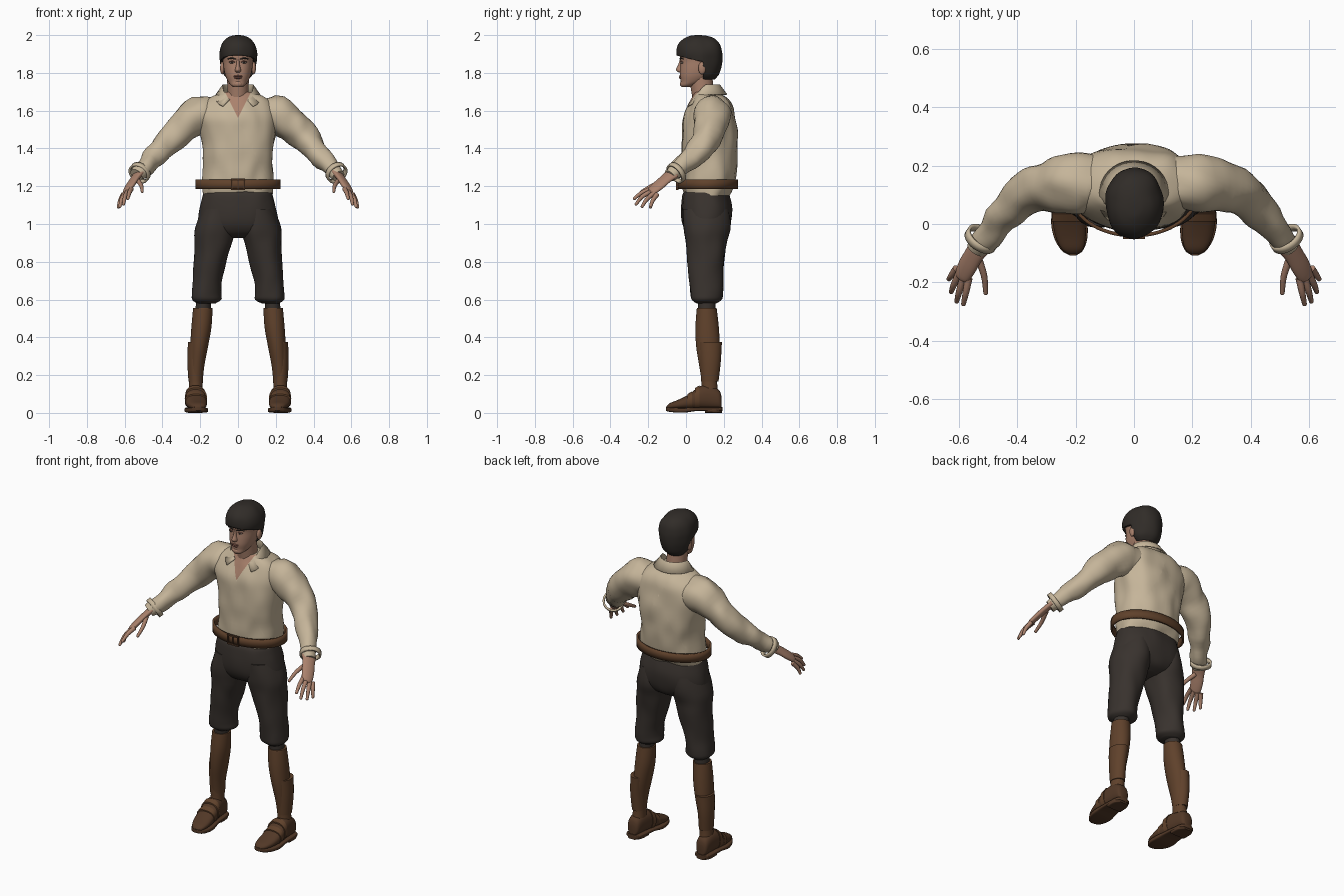
import bpy, bmesh, math
from mathutils import Vector, noise

cube = bpy.data.objects.get("Cube")
if cube:
    bpy.data.objects.remove(cube)


def material(name, *rgb):
    m = bpy.data.materials.new(name)
    m.use_nodes = True
    m.diffuse_color = (*rgb, 1)
    node = m.node_tree.nodes["Principled BSDF"]
    node.inputs["Base Color"].default_value = (*rgb, 1)
    node.inputs["Roughness"].default_value = .8
    return m


SHIRT = material("cream cloth", .56, .46, .32)
SKIN = material("skin", .4, .22, .15)
LIPS = material("lip skin", .26, .11, .08)
HAIR = material("dark hair", .03, .025, .021)
TROUSERS = material("charcoal cloth", .04, .032, .027)
LEATHER = material("brown leather", .115, .053, .024)
SHOE = material("dark brown leather", .085, .04, .02)
EYE = material("eye white", .4, .34, .29)


def finish(bm, name, mat, angle=50):
    mesh = bpy.data.meshes.new(name)
    bm.to_mesh(mesh)
    bm.free()
    mesh.materials.append(mat)
    obj = bpy.data.objects.new(name, mesh)
    bpy.context.collection.objects.link(obj)
    bpy.ops.object.select_all(action='DESELECT')
    obj.select_set(True)
    bpy.context.view_layer.objects.active = obj
    bpy.ops.object.shade_smooth_by_angle(angle=math.radians(angle))
    return obj


def resample(rows, k):
    """Catmull-Rom subdivision of rows of numbers."""
    out = []
    for i in range(len(rows) - 1):
        a, b, c, d = (rows[max(0, min(len(rows) - 1, i + j))] for j in (-1, 0, 1, 2))
        for t in (s / k for s in range(k)):
            out.append([q + t * (r - p) / 2 + t * t * (p - 2.5 * q + 2 * r - s / 2)
                        + t ** 3 * (1.5 * (q - r) + (s - p) / 2)
                        for p, q, r, s in zip(a, b, c, d)])
    return out + [list(rows[-1])]


def loft(name, rings, mat, n=32, power=2, amp=0, caps=True):
    """Skin rings of (centre, half axis u, half axis v); amp adds cloth folds."""
    bm = bmesh.new()
    loops = []
    for c, u, v in rings:
        loop = []
        for i in range(n):
            a = math.tau * i / n
            x, y = (math.copysign(abs(f) ** (2 / power), f) for f in (math.cos(a), math.sin(a)))
            d = u * x + v * y
            p = c + d
            if amp:
                p += d.normalized() * amp * noise.noise(Vector((p.x * 14, p.y * 14, p.z * 8)))
            loop.append(bm.verts.new(p))
        loops.append(loop)
    for a, b in zip(loops, loops[1:]):
        for i in range(n):
            j = (i + 1) % n
            bm.faces.new((a[i], a[j], b[j], b[i]))
    if caps:
        bm.faces.new(loops[0])
        bm.faces.new(loops[-1])
    bmesh.ops.recalc_face_normals(bm, faces=bm.faces)
    return finish(bm, name, mat)


def upright(name, rows, mat, side=1, k=4, **opts):
    """Rows of height, centre x, half width, front y, back y."""
    rings = [(Vector((cx * side, (f + b) / 2, z)), Vector((w, 0, 0)), Vector((0, (b - f) / 2, 0)))
             for z, cx, w, f, b in resample(rows, k)]
    return loft(name, rings, mat, **opts)


def lengthwise(name, rows, mat, side=1, k=4, **opts):
    """Rows of y, centre x, half width, bottom z, top z."""
    rings = [(Vector((cx * side, y, (lo + hi) / 2)), Vector((w, 0, 0)), Vector((0, 0, (hi - lo) / 2)))
             for y, cx, w, lo, hi in resample(rows, k)]
    return loft(name, rings, mat, **opts)


def tube(name, rows, mat, side=1, k=4, wide=None, **opts):
    """Rows of x, y, z, radius, along a path; 'wide' is (direction, stretch)."""
    pts = [(Vector((x * side, y, z)), r) for x, y, z, r in resample(rows, k)]
    rings = []
    for i, (c, r) in enumerate(pts):
        t = (pts[min(i + 1, len(pts) - 1)][0] - pts[max(i - 1, 0)][0]).normalized()
        ref = Vector(wide[0] if wide else (0, 0, 1))
        ref.x *= side
        u = (ref - t * ref.dot(t)).normalized()
        rings.append((c, u * r * (wide[1] if wide else 1), t.cross(u) * r))
    return loft(name, rings, mat, **opts)


def ball(name, loc, size, mat):
    bm = bmesh.new()
    bmesh.ops.create_uvsphere(bm, u_segments=20, v_segments=12, radius=1)
    bmesh.ops.scale(bm, vec=size, verts=bm.verts)
    bmesh.ops.translate(bm, vec=loc, verts=bm.verts)
    return finish(bm, name, mat)


def box(name, loc, size, mat):
    bm = bmesh.new()
    bmesh.ops.create_cube(bm, size=1)
    bmesh.ops.scale(bm, vec=size, verts=bm.verts)
    bmesh.ops.translate(bm, vec=loc, verts=bm.verts)
    return finish(bm, name, mat, 30)


def thicken(obj, thickness, offset):
    mod = obj.modifiers.new("thickness", 'SOLIDIFY')
    mod.thickness, mod.offset = thickness, offset


def cut(bm, point, normal):
    bmesh.ops.bisect_plane(bm, geom=bm.verts[:] + bm.edges[:] + bm.faces[:],
                           plane_co=point, plane_no=normal)


# Shirt body, with the open neck cut in as skin
shirt = upright("shirt_body", [
    (1.15, 0, .185, 0, .225), (1.2, 0, .187, -.015, .25), (1.3, 0, .182, -.022, .265),
    (1.4, 0, .187, -.028, .273), (1.5, 0, .205, -.02, .272), (1.57, 0, .215, -.008, .262),
    (1.63, 0, .195, .015, .245), (1.67, 0, .145, .035, .215), (1.7, 0, .07, .045, .16)],
    SHIRT, n=64, power=2.3, amp=.012)
shirt.data.materials.append(SKIN)
bm = bmesh.new()
bm.from_mesh(shirt.data)
for s in (1, -1):
    cut(bm, (0, 0, 1.56), (s, 0, -.5))
for face in bm.faces:
    c = face.calc_center_median()
    if c.y < .09 and abs(c.x) < (c.z - 1.56) * .5:
        face.material_index = 1
bm.to_mesh(shirt.data)
bm.free()

# Folded collar, open at the front
bm = bmesh.new()
strips = []
for i in range(25):
    a = math.radians(-146 + 292 * i / 24)
    sn, cs = math.sin(a), math.cos(a)
    drop = max(0, -cs)
    strips.append([bm.verts.new(p) for p in (
        (.072 * sn, .1 + .07 * cs, 1.67 - .03 * drop),
        (.082 * sn, .1 + .08 * cs, 1.735 - .095 * drop),
        ((.115 + .035 * drop) * sn, .11 + (.105 + .02 * drop) * cs, 1.685 - .075 * drop))])
for a, b in zip(strips, strips[1:]):
    for j in (0, 1):
        bm.faces.new((a[j], b[j], b[j + 1], a[j + 1]))
bmesh.ops.recalc_face_normals(bm, faces=bm.faces)
thicken(finish(bm, "collar", SHIRT), .007, 0)

# Neck and head
upright("neck", [(1.6, 0, .062, .045, .17), (1.68, 0, .056, .032, .15), (1.78, 0, .058, .015, .14)], SKIN)
upright("head", [
    (1.724, 0, .022, -.022, .02), (1.735, 0, .038, -.029, .05), (1.755, 0, .053, -.028, .1),
    (1.785, 0, .067, -.032, .14), (1.82, 0, .075, -.031, .16), (1.86, 0, .079, -.028, .17),
    (1.9, 0, .083, -.031, .175), (1.95, 0, .07, -.012, .15), (1.98, 0, .03, .03, .11)],
    SKIN, n=40, power=2.2)
upright("nose", [(1.872, 0, .008, -.032, 0), (1.84, 0, .01, -.043, 0), (1.817, 0, .016, -.053, 0),
                 (1.806, 0, .015, -.044, 0), (1.8, 0, .006, -.03, 0)], SKIN, n=20)
ball("upper_lip", (0, -.029, 1.783), (.024, .008, .005), LIPS)
ball("lower_lip", (0, -.028, 1.774), (.02, .009, .006), LIPS)
ball("chin", (0, -.018, 1.742), (.024, .014, .017), SKIN)
for s, side in ((1, "left"), (-1, "right")):
    ball(side + "_eye", (.032 * s, -.02, 1.855), (.014, .008, .006), EYE)
    ball(side + "_iris", (.031 * s, -.025, 1.855), (.006, .005, .0055), HAIR)
    tube(side + "_upper_eyelid", [(.016, -.026, 1.857, .002), (.031, -.028, 1.862, .003),
                                  (.047, -.019, 1.857, .002)], LIPS, s, n=8)
    tube(side + "_eyebrow", [(.012, -.031, 1.872, .003), (.034, -.029, 1.878, .004),
                             (.055, -.015, 1.873, .002)], HAIR, s, n=8)
    ball(side + "_ear", (.083 * s, .085, 1.825), (.012, .02, .033), SKIN)

# Hair, trimmed to a fringe in front and a nape behind the ears
hair = upright("hair", [
    (1.765, 0, .055, .06, .15), (1.79, 0, .076, .03, .172), (1.83, 0, .09, -.02, .185),
    (1.87, 0, .097, -.045, .192), (1.91, 0, .1, -.052, .194), (1.95, 0, .09, -.043, .184),
    (1.98, 0, .066, -.015, .155), (1.996, 0, .034, .025, .115), (2, 0, .006, .06, .075)],
    HAIR, n=48, amp=.008)
bm = bmesh.new()
bm.from_mesh(hair.data)
cut(bm, (0, -.05, 1.892), (0, .25, 1))
cut(bm, (0, .09, 1.8), (0, 1, 0))
bare = [f for f in bm.faces for c in [f.calc_center_median()]
        if c.y < .09 and c.z + .25 * (c.y + .05) < 1.892]
bmesh.ops.delete(bm, geom=bare, context='FACES')
bm.to_mesh(hair.data)
bm.free()
thicken(hair, .018, -1)

# Trouser seat
upright("trouser_seat", [
    (1.172, 0, .18, -.005, .215), (1.15, 0, .187, -.018, .228), (1.08, 0, .203, -.025, .245),
    (1, 0, .208, -.018, .236), (.95, 0, .16, .01, .21), (.925, 0, .07, .06, .16)],
    TROUSERS, n=48, power=2.2, amp=.006)

# Belt and its buckle
belt = upright("belt", [(1.185, 0, .22, -.04, .27), (1.235, 0, .22, -.04, .27)],
               LEATHER, n=64, k=2, caps=False)
thicken(belt, .012, 0)
for x in (-.033, .033):
    box("buckle_side", (x, -.046, 1.21), (.008, .012, .058), SHOE)
for z in (1.184, 1.236):
    box("buckle_bar", (0, -.046, z), (.074, .012, .008), SHOE)
box("buckle_pin", (0, -.048, 1.21), (.006, .008, .05), SHOE)

for s, side in ((1, "left_"), (-1, "right_")):
    # Sleeve and loose wrist band
    tube(side + "sleeve", [
        (.13, .14, 1.575, .09), (.21, .14, 1.573, .1), (.29, .13, 1.515, .085),
        (.36, .11, 1.45, .074), (.425, .055, 1.375, .062), (.485, -.02, 1.31, .05),
        (.535, -.085, 1.257, .036)], SHIRT, s, amp=.014)
    band = tube(side + "cuff_band", [(.515, -.042, 1.278, .054), (.527, -.06, 1.264, .054)],
                SHIRT, s, k=2, caps=False)
    thicken(band, .011, 0)

    # Hand
    across = (.045, .04, -.025)
    tube(side + "palm", [(.525, -.07, 1.267, .02), (.547, -.105, 1.24, .017), (.57, -.145, 1.205, .017),
                         (.588, -.18, 1.175, .014), (.592, -.19, 1.168, .006)],
         SKIN, s, wide=(across, 2.1), n=24)
    digits = {
        "thumb": ((.535, -.11, 1.235), (.513, -.175, 1.205), (.507, -.235, 1.172)),
        "index_finger": ((.565, -.185, 1.185), (.575, -.235, 1.165), (.583, -.273, 1.135)),
        "middle_finger": ((.583, -.18, 1.175), (.598, -.232, 1.145), (.606, -.264, 1.105)),
        "ring_finger": ((.597, -.168, 1.165), (.616, -.208, 1.13), (.625, -.232, 1.093)),
        "little_finger": ((.607, -.152, 1.158), (.624, -.176, 1.125), (.633, -.188, 1.09))}
    for name, (a, b, c) in digits.items():
        tube(side + name, [(*a, .013), (*b, .011), (*c, .008)], SKIN, s, n=12)
        ball(side + name + "_tip", (c[0] * s, c[1], c[2]), (.008, .008, .008), SKIN)

    # Trouser leg gathered below the knee, and stocking
    upright(side + "trouser_leg", [
        (1.08, .105, .085, -.012, .225), (.98, .115, .11, -.015, .232), (.9, .129, .1, -.002, .214),
        (.8, .148, .089, .01, .202), (.7, .164, .079, .02, .193), (.635, .17, .08, .024, .193),
        (.6, .17, .079, .03, .188), (.58, .172, .05, .055, .16)], TROUSERS, s, amp=.009)
    upright(side + "stocking", [(.62, .18, .04, .06, .155), (.53, .186, .04, .065, .155)], TROUSERS, s)

    # Boot shaft and outer gaiter
    upright(side + "boot_shaft", [
        (.555, .186, .051, .058, .162), (.54, .187, .052, .056, .164), (.45, .194, .053, .05, .174),
        (.35, .206, .047, .054, .178), (.25, .217, .039, .07, .17), (.17, .222, .036, .082, .165),
        (.12, .224, .037, .08, .168)], LEATHER, s)
    upright(side + "gaiter", [(.375, .218, .047, .066, .19), (.27, .226, .042, .074, .184),
                              (.165, .224, .038, .08, .172)], LEATHER, s)

    # Shoe, straps, sole and heel
    lengthwise(side + "shoe", [
        (.188, .23, .022, .02, .085), (.175, .229, .037, .02, .12), (.125, .227, .045, .02, .145),
        (.07, .225, .052, .02, .14), (.02, .223, .056, .02, .1), (-.04, .217, .052, .02, .07),
        (-.085, .211, .037, .02, .052), (-.103, .209, .014, .022, .036)], SHOE, s, power=2.4)
    for y, top in ((.06, .138), (.02, .106)):
        lengthwise(side + "strap", [(y + .012, .225, .055, .02, top + .008),
                                    (y - .012, .223, .059, .02, top - .006)], LEATHER, s, k=2, power=2.4)
    lengthwise(side + "sole", [
        (.192, .23, .026, .01, .03), (.17, .229, .046, .01, .03), (.06, .225, .055, .01, .03),
        (0, .221, .062, .002, .028), (-.05, .216, .056, .002, .028), (-.09, .211, .037, .006, .03),
        (-.107, .209, .012, .012, .032)], SHOE, s, power=5)
    lengthwise(side + "heel", [(.19, .23, .026, 0, .025), (.16, .229, .047, 0, .025),
                               (.1, .227, .05, 0, .025)], SHOE, s, power=5)
